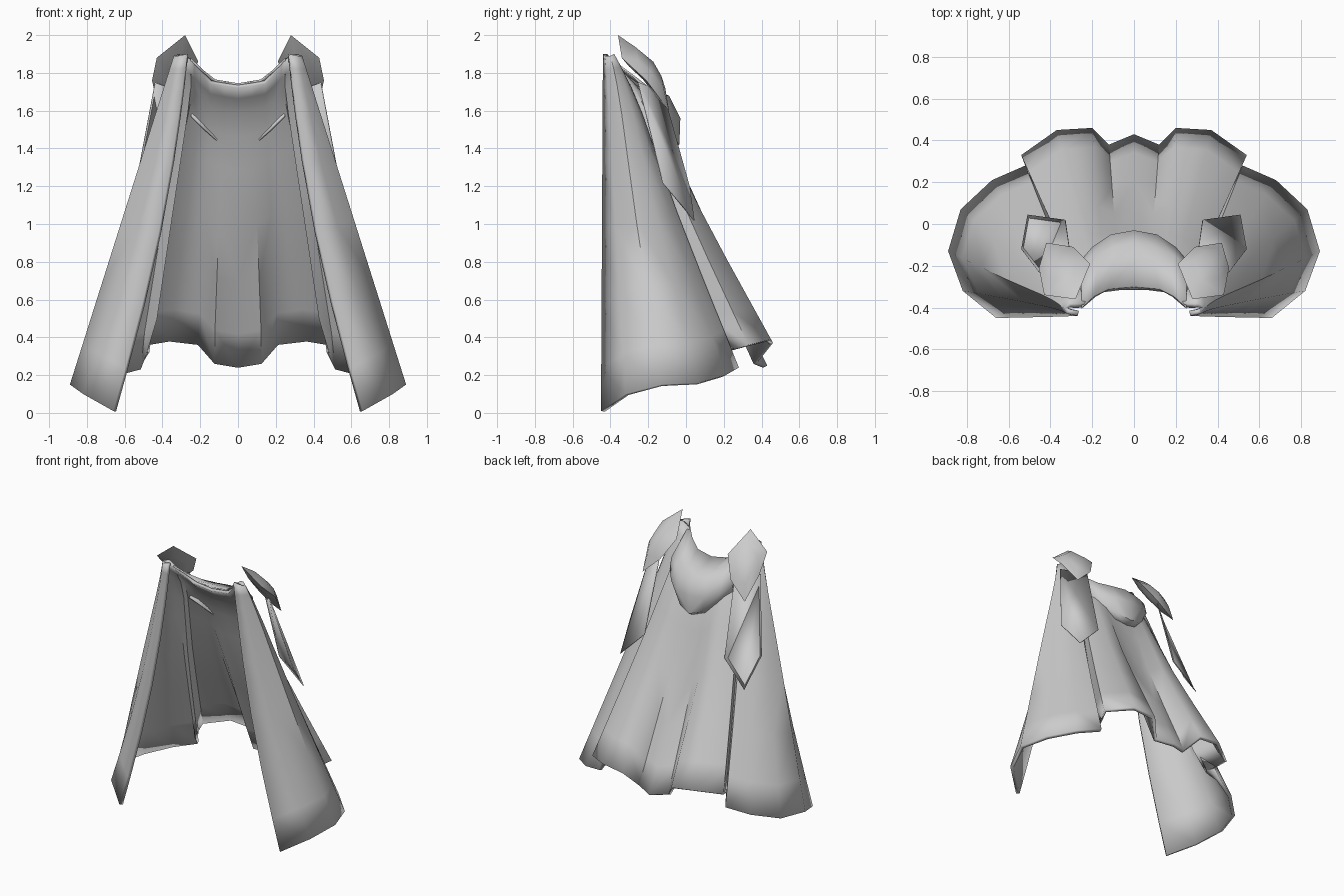
import bpy
import math
from mathutils import Vector

default_cube = bpy.data.objects.get("Cube")
if default_cube:
    bpy.data.objects.remove(default_cube, do_unlink=True)

# One grey cloth colour for everything
cloth = bpy.data.materials.new("grey_cloth")
cloth.use_nodes = True
cloth.diffuse_color = (0.6, 0.6, 0.6, 1)
shader = next(n for n in cloth.node_tree.nodes if n.type == "BSDF_PRINCIPLED")
shader.inputs["Base Color"].default_value = cloth.diffuse_color
shader.inputs["Roughness"].default_value = 0.8


def build(name, verts, faces, thickness=0, sharp_angle=50):
    """Make one mirrored cloth part from its left half."""
    mesh = bpy.data.meshes.new(name)
    mesh.from_pydata([tuple(v) for v in verts], [], faces)
    mesh.materials.append(cloth)
    part = bpy.data.objects.new(name, mesh)
    bpy.context.collection.objects.link(part)
    bpy.ops.object.select_all(action="DESELECT")
    part.select_set(True)
    bpy.context.view_layer.objects.active = part
    bpy.ops.object.shade_smooth_by_angle(angle=math.radians(sharp_angle))
    mirror = part.modifiers.new("mirror", "MIRROR")
    mirror.use_clip = True
    if thickness:
        solid = part.modifiers.new("thickness", "SOLIDIFY")
        solid.thickness = thickness
        solid.offset = -1
    return part


def loft(name, rows, thickness):
    """Skin a list of equally long rows, ordered from bottom to top."""
    count = len(rows[0])
    verts = [p for row in rows for p in row]
    faces = []
    for r in range(len(rows) - 1):
        for c in range(count - 1):
            a = r * count + c
            faces.append((a, a + count, a + count + 1, a + 1))
    return build(name, verts, faces, thickness)


# Cape: hem and shoulder lines, from centre back round to the front edge
hem = [(0, .43, .25), (.12, .38, .27), (.2, .46, .37), (.37, .45, .39),
       (.54, .33, .36), (.47, .2, .32), (.52, .28, .24), (.68, .21, .2),
       (.83, .07, .16), (.89, -.13, .15), (.82, -.32, .1), (.66, -.45, .01)]
shoulder = [(0, -.3, 1.74), (.07, -.3, 1.75), (.14, -.31, 1.76), (.18, -.33, 1.8),
            (.23, -.37, 1.85), (.24, -.38, 1.87), (.26, -.38, 1.88), (.29, -.38, 1.9),
            (.31, -.38, 1.9), (.34, -.4, 1.89), (.32, -.43, 1.89), (.27, -.44, 1.9)]
last = len(hem) - 1


def cape_row(t):
    row = []
    for i, (low, high) in enumerate(zip(hem, shoulder)):
        p = Vector(low).lerp(Vector(high), t)
        # The back bulges below the collar, the front edge sags inward
        p.y += 1.2 * t ** 6 * (1 - t) * max(0, 1 - i / last)
        if i >= last - 1:
            p.x -= 0.045 * math.sin(math.pi * t)
        row.append(p)
    return row


loft("cape", [cape_row(t) for t in (0, .12, .3, .5, .7, .82, .91, .96, 1)], 0.025)

# Collar band running into the rounded bib on the upper back
bib_rows = [
    [(0, -.09, 1.39), (.09, -.11, 1.42), (.17, -.16, 1.49), (.25, -.22, 1.57)],
    [(0, -.035, 1.42), (.09, -.06, 1.45), (.17, -.12, 1.51), (.25, -.19, 1.59)],
    [(0, -.03, 1.56), (.11, -.05, 1.56), (.2, -.11, 1.59), (.26, -.18, 1.63)],
    [(0, -.09, 1.68), (.1, -.11, 1.68), (.19, -.15, 1.69), (.26, -.2, 1.71)],
    [(0, -.17, 1.7), (.1, -.185, 1.71), (.18, -.23, 1.74), (.25, -.28, 1.79)],
    [(0, -.3, 1.745), (.12, -.31, 1.765), (.19, -.345, 1.82), (.25, -.4, 1.88)],
]
loft("collar_bib", bib_rows, 0.01)

# Shoulder leaf: a pointed rim, pillowed on both sides
rim = [Vector(p) for p in [(.28, -.36, 2), (.43, -.34, 1.88), (.455, -.21, 1.76),
                           (.42, -.09, 1.6), (.29, -.11, 1.72), (.21, -.19, 1.86)]]
sides = len(rim)
centre = sum(rim, Vector()) / sides
outward = Vector((.4, .69, .6)).normalized()
verts, faces = list(rim), []
for height in (0.055, -0.03):
    flip = height < 0
    start = len(verts)
    verts += [p.lerp(centre, 0.45) + outward * height * 0.75 for p in rim]
    verts.append(centre + outward * height)
    for i in range(sides):
        j = (i + 1) % sides
        ring = [(j, i, start + i, start + j), (start + j, start + i, start + sides)]
        faces += [f[::-1] if flip else f for f in ring]
leaf = build("shoulder_leaves", verts, faces, sharp_angle=60)

# Flat pointed ribbon hanging from each leaf
ribbon = [(.31, -.12, 1.7), (.44, -.25, 1.75), (.54, -.12, 1.22),
          (.51, .045, 1.02), (.33, .02, 1.2)]
build("shoulder_ribbons", ribbon, [tuple(range(len(ribbon)))], 0.006)
